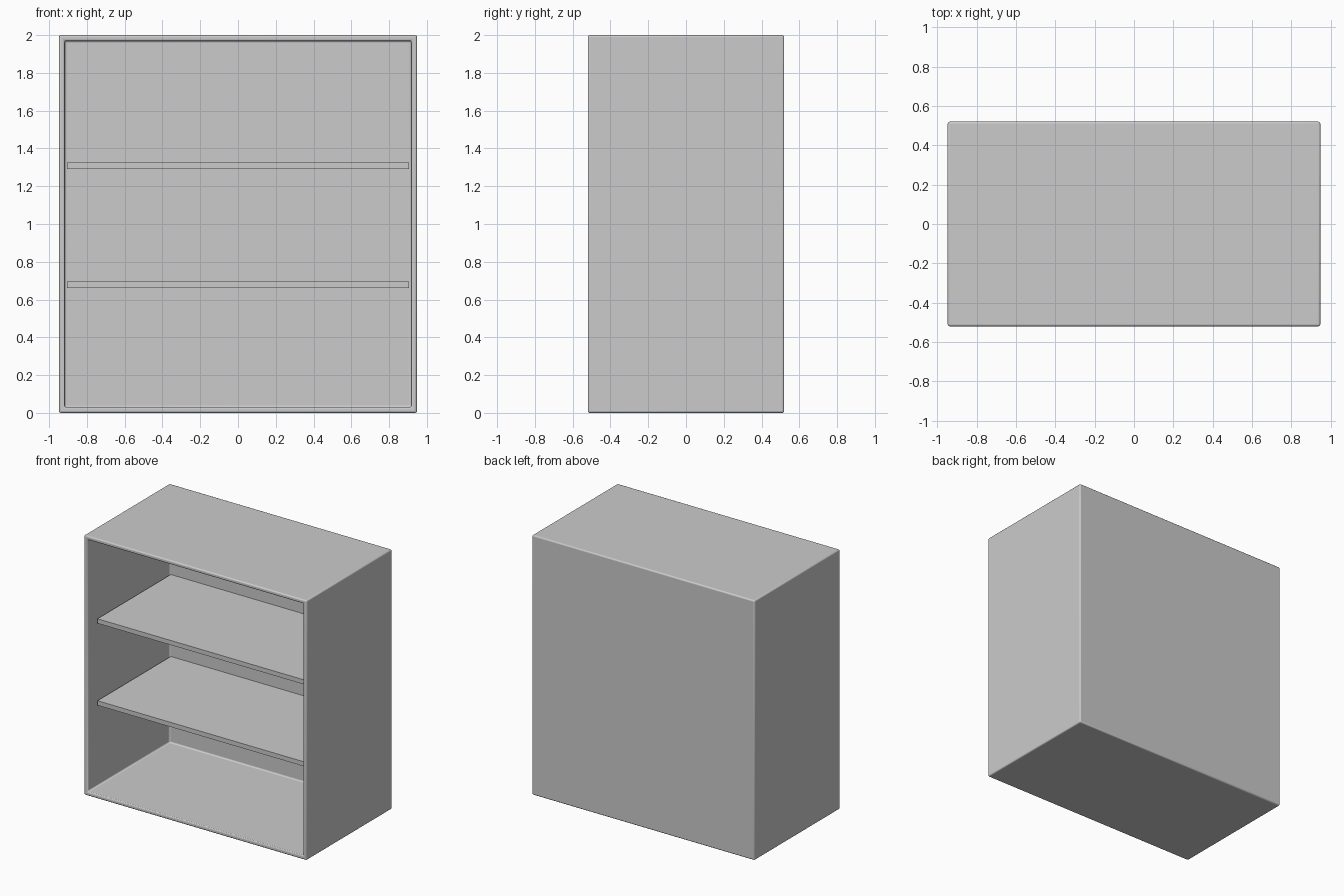
import bpy, bmesh
from mathutils import Vector, Matrix

if "Cube" in bpy.data.objects:
    bpy.data.objects.remove(bpy.data.objects["Cube"])

W, D, H = 1.895, 1.04, 2.0   # outer size
T = 0.043                    # panel thickness


def box(bm, lo, hi):
    lo, hi = Vector(lo), Vector(hi)
    m = Matrix.Translation((lo + hi) / 2) @ Matrix.Diagonal((*(hi - lo), 1))
    bmesh.ops.create_cube(bm, size=1, matrix=m)


def make(name, bm):
    me = bpy.data.meshes.new(name)
    bm.normal_update()
    bm.to_mesh(me)
    bm.free()
    ob = bpy.data.objects.new(name, me)
    bpy.context.collection.objects.link(ob)
    return ob


# Open-fronted case: front face inset, then pushed back to the rear panel
bm = bmesh.new()
box(bm, (-W / 2, -D / 2, 0), (W / 2, D / 2, H))
bm.normal_update()
front = min(bm.faces, key=lambda f: f.calc_center_median().y)
bmesh.ops.inset_region(bm, faces=[front], thickness=T)
cavity = bmesh.ops.extrude_discrete_faces(bm, faces=[front])["faces"]
bmesh.ops.translate(bm, verts=cavity[0].verts, vec=(0, D - T, 0))
case = make("cabinet_case", bm)
bev = case.modifiers.new("rounded_edges", "BEVEL")
bev.width = 0.01
bev.segments = 3
bpy.context.view_layer.objects.active = case
case.select_set(True)
bpy.ops.object.shade_smooth_by_angle()

# Two recessed shelves
for name, z in (("lower_shelf", 0.66), ("upper_shelf", 1.291)):
    bm = bmesh.new()
    x = W / 2 - T + 0.002
    box(bm, (-x, -0.415, z), (x, D / 2 - T + 0.002, z + 0.035))
    make(name, bm)
